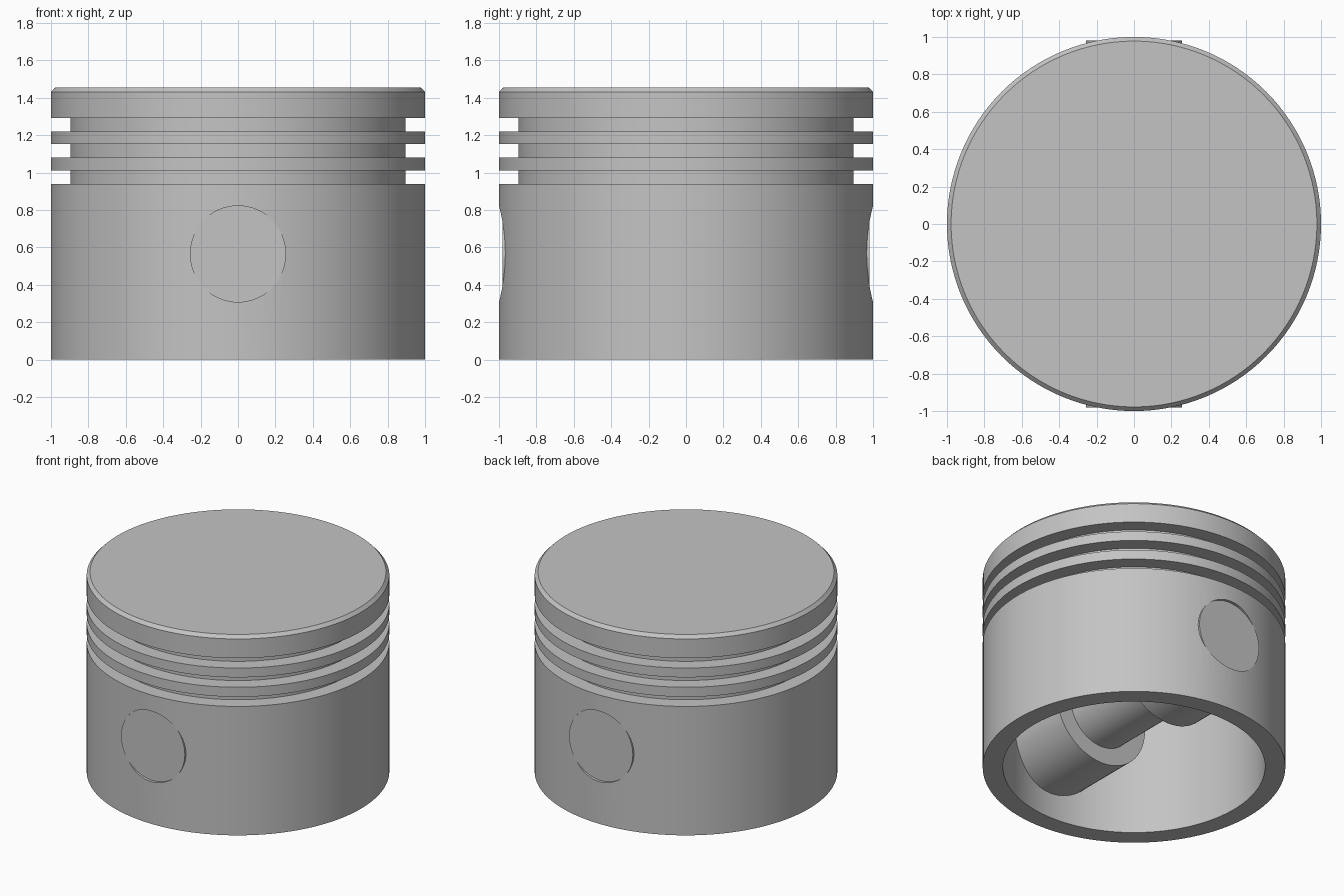
import bpy, bmesh, math
from mathutils import Matrix

cube = bpy.data.objects.get("Cube")
if cube:
    bpy.data.objects.remove(cube, do_unlink=True)

PIN_Z, PIN_R = 0.565, 0.257
SEGMENTS = 128

metal = bpy.data.materials.new("grey metal")
metal.use_nodes = True
grey = (0.55, 0.55, 0.55, 1)
metal.diffuse_color = grey
metal.node_tree.nodes["Principled BSDF"].inputs["Base Color"].default_value = grey


def add_object(name, bm):
    bmesh.ops.recalc_face_normals(bm, faces=bm.faces)
    mesh = bpy.data.meshes.new(name)
    bm.to_mesh(mesh)
    bm.free()
    mesh.materials.append(metal)
    obj = bpy.data.objects.new(name, mesh)
    bpy.context.collection.objects.link(obj)
    return obj


def lathe(name, profile):
    """Spin a profile of (radius, z) points about the z axis."""
    bm = bmesh.new()
    verts = [bm.verts.new((r, 0, z)) for r, z in profile]
    edges = [bm.edges.new(pair) for pair in zip(verts, verts[1:])]
    bmesh.ops.spin(bm, geom=verts + edges, cent=(0, 0, 0), axis=(0, 0, 1),
                   angle=math.tau, steps=SEGMENTS, use_duplicate=False)
    bmesh.ops.remove_doubles(bm, verts=bm.verts, dist=0.0001)
    return add_object(name, bm)


def pin_cylinder(name, radius, y0, y1):
    """Cylinder along y on the pin axis."""
    bm = bmesh.new()
    place = Matrix.Translation((0, (y0 + y1) / 2, PIN_Z)) @ Matrix.Rotation(math.pi / 2, 4, "X")
    bmesh.ops.create_cone(bm, cap_ends=True, segments=64, radius1=radius,
                          radius2=radius, depth=abs(y1 - y0), matrix=place)
    return add_object(name, bm)


def smooth(obj):
    bpy.ops.object.select_all(action="DESELECT")
    obj.select_set(True)
    bpy.context.view_layer.objects.active = obj
    bpy.ops.object.shade_smooth_by_angle(angle=math.radians(30))


# Piston body: hollow skirt, three ring grooves, chamfered crown
inner, root = 0.866, 0.895
profile = [(0, 1.2), (inner, 1.2), (inner, 0), (1, 0)]
for low, high in ((0.94, 1.01), (1.08, 1.152), (1.22, 1.292)):
    profile += [(1, low), (root, low), (root, high), (1, high)]
profile += [(1, 1.432), (0.978, 1.455), (0, 1.455)]
body = lathe("piston_body", profile)

# Pin bore through the skirt
bore = pin_cylinder("bore_cutter", PIN_R, -1.2, 1.2)
bore.hide_render = True
bore.hide_set(True)
cut = body.modifiers.new("pin_bore", "BOOLEAN")
cut.operation = "DIFFERENCE"
cut.solver = "EXACT"
cut.object = bore
bpy.context.view_layer.objects.active = body
bpy.ops.object.modifier_apply(modifier=cut.name)
bpy.data.objects.remove(bore, do_unlink=True)
smooth(body)

# Wrist pin and the two bosses that carry it
smooth(pin_cylinder("wrist_pin", PIN_R, -0.98, 0.98))
for name, side in (("front_boss", -1), ("back_boss", 1)):
    smooth(pin_cylinder(name, 0.38, side * 0.34, side * 0.89))
